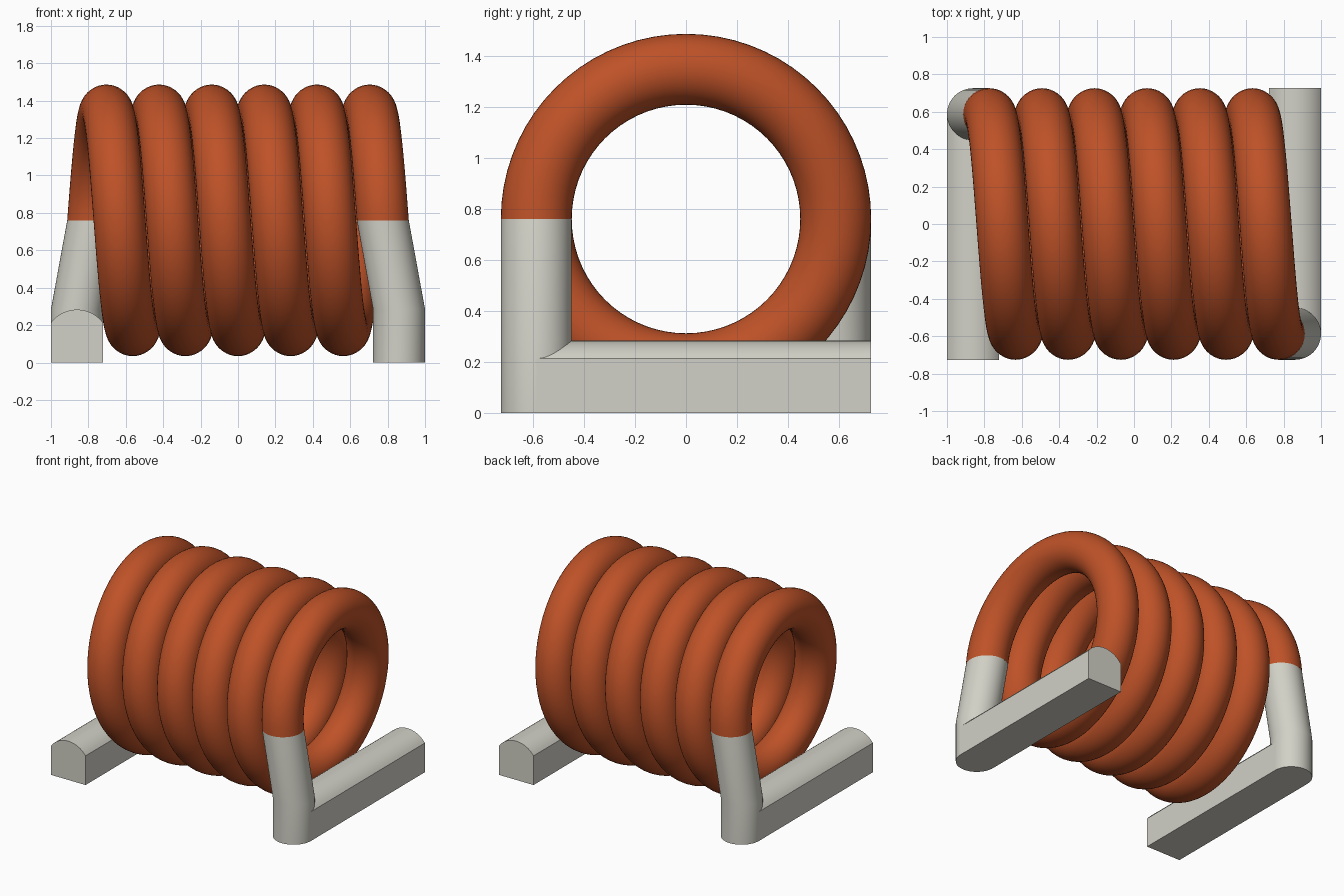
import bpy, bmesh, math

if "Cube" in bpy.data.objects:
    bpy.data.objects.remove(bpy.data.objects["Cube"], do_unlink=True)

WIRE = 0.139          # wire radius
COIL = 0.587          # radius of the coil centre line
AXIS_Z = 0.76         # height of the coil axis
PITCH = 0.2815        # advance per turn
TURNS = 5.5
X_END = PITCH * TURNS / 2
X_POST = 1.0 - WIRE   # centre of the feet
Y_BACK = COIL + WIRE


def material(name, rgb):
    m = bpy.data.materials.new(name)
    m.use_nodes = True
    m.diffuse_color = (*rgb, 1)
    bsdf = m.node_tree.nodes["Principled BSDF"]
    bsdf.inputs["Base Color"].default_value = (*rgb, 1)
    bsdf.inputs["Roughness"].default_value = 0.6
    return m


copper = material("copper orange", (0.515, 0.084, 0.021))
tin = material("tinned grey", (0.645, 0.638, 0.571))


def loft(name, rings, mat):
    """Skin a list of equal-sized point rings and cap both ends."""
    bm = bmesh.new()
    loops = [[bm.verts.new(p) for p in ring] for ring in rings]
    for a, b in zip(loops, loops[1:]):
        for i in range(len(a)):
            j = (i + 1) % len(a)
            bm.faces.new((a[i], a[j], b[j], b[i]))
    bm.faces.new(loops[0])
    bm.faces.new(loops[-1])
    bmesh.ops.recalc_face_normals(bm, faces=bm.faces)
    mesh = bpy.data.meshes.new(name)
    bm.to_mesh(mesh)
    bm.free()
    mesh.materials.append(mat)
    obj = bpy.data.objects.new(name, mesh)
    bpy.context.collection.objects.link(obj)
    bpy.ops.object.select_all(action="DESELECT")
    obj.select_set(True)
    bpy.context.view_layer.objects.active = obj
    bpy.ops.object.shade_smooth_by_angle(angle=math.radians(30))
    return obj


def angles(n):
    return [2 * math.pi * i / n for i in range(n)]


# Coil: a round section swept along a helix about the x axis
def coil_ring(t):
    x = -X_END + PITCH * t / (2 * math.pi)
    ring = []
    for a in angles(40):
        r = COIL + WIRE * math.cos(a)
        ring.append((x + WIRE * math.sin(a), r * math.cos(t), AXIS_Z + r * math.sin(t)))
    return ring


STEPS = 396
loft("coil_winding", [coil_ring(2 * math.pi * TURNS * i / STEPS) for i in range(STEPS + 1)], copper)

# Foot bar section: flat bottom and sides with a shallow arched top
SIDE_Z, TOP_Z = 0.213, 0.283
rise = TOP_Z - SIDE_Z
arch_r = (WIRE ** 2 + rise ** 2) / (2 * rise)
half = math.asin(WIRE / arch_r)
section = [(-WIRE, 0), (WIRE, 0)]
for i in range(17):
    a = half - 2 * half * i / 16
    section.append((arch_r * math.sin(a), TOP_Z - arch_r + arch_r * math.cos(a)))

# Each end has a bent lead and a foot bar, repeated by a half turn about z
for side, s in (("left", 1), ("right", -1)):
    path = [(X_POST, 0), (X_POST, 0.285), (X_END, AXIS_Z)]
    loft(side + "_lead",
         [[(s * (x + WIRE * math.cos(a)), s * (-COIL + WIRE * math.sin(a)), z)
           for a in angles(48)] for x, z in path], tin)
    loft(side + "_foot_bar",
         [[(s * (X_POST + x), s * y, z) for x, z in section] for y in (-COIL, Y_BACK)], tin)
